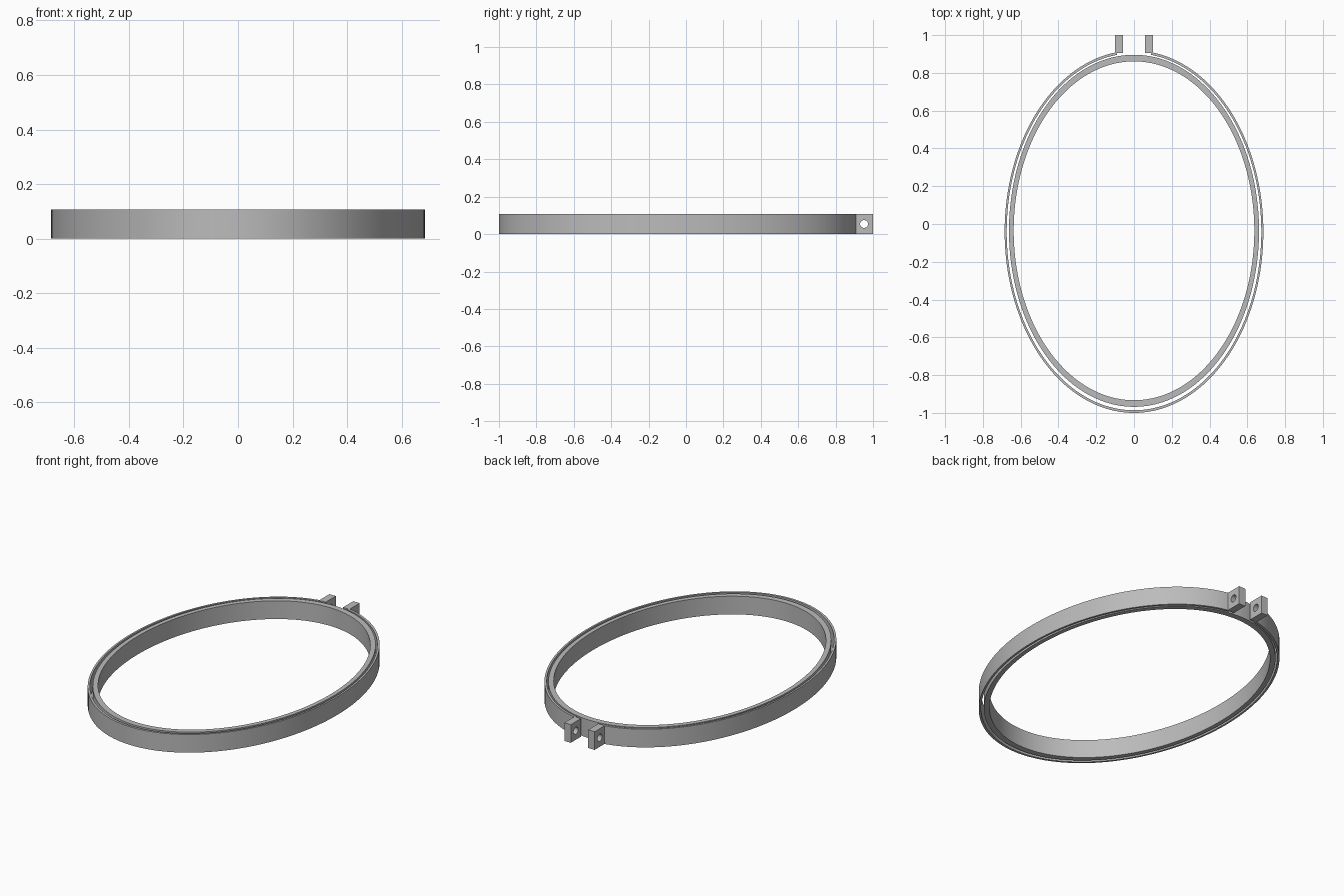
import bpy, bmesh, math

cube = bpy.data.objects.get("Cube")
if cube:
    bpy.data.objects.remove(cube, do_unlink=True)

HEIGHT = 0.108
SEGMENTS = 160

grey = bpy.data.materials.new("grey")
grey.use_nodes = True
colour = (0.5, 0.5, 0.5, 1)
grey.diffuse_color = colour
grey.node_tree.nodes["Principled BSDF"].inputs["Base Color"].default_value = colour


def finish(bm, name):
    bmesh.ops.recalc_face_normals(bm, faces=bm.faces)
    mesh = bpy.data.meshes.new(name)
    bm.to_mesh(mesh)
    bm.free()
    mesh.materials.append(grey)
    obj = bpy.data.objects.new(name, mesh)
    bpy.context.collection.objects.link(obj)
    return obj


def smooth(obj):
    bpy.ops.object.select_all(action="DESELECT")
    obj.select_set(True)
    bpy.context.view_layer.objects.active = obj
    bpy.ops.object.shade_smooth_by_angle(angle=math.radians(30))


def oval_band(name, inner, outer, centre_y, gap_x=0):
    """Rectangular section swept round an oval, optionally split at the back."""
    bm = bmesh.new()
    half_gap = math.asin(gap_x / outer[0])
    start = math.pi / 2 + half_gap
    sweep = 2 * math.pi - 2 * half_gap
    count = SEGMENTS + 1 if gap_x else SEGMENTS
    section = [(inner, 0), (outer, 0), (outer, HEIGHT), (inner, HEIGHT)]
    rings = []
    for i in range(count):
        a = start + sweep * i / SEGMENTS
        rings.append([bm.verts.new((r[0] * math.cos(a), centre_y + r[1] * math.sin(a), z))
                      for r, z in section])
    for i in range(SEGMENTS):
        p, q = rings[i], rings[(i + 1) % count]
        for k in range(4):
            n = (k + 1) % 4
            bm.faces.new((p[k], p[n], q[n], q[k]))
    if gap_x:
        bm.faces.new(rings[0])
        bm.faces.new(rings[-1])
    obj = finish(bm, name)
    smooth(obj)


def clamp_lug(name, side):
    """Upright block with a screw hole running through it along x."""
    bm = bmesh.new()
    near, far = 0.057, 0.1
    x = side * near
    corners = [(0.904, 0), (1, 0), (1, HEIGHT), (0.904, HEIGHT)]
    hole = [(0.952 + 0.021 * math.cos(math.tau * i / 32),
             HEIGHT / 2 + 0.021 * math.sin(math.tau * i / 32)) for i in range(32)]
    edges = []
    for loop in (corners, hole):
        verts = [bm.verts.new((x, y, z)) for y, z in loop]
        edges += [bm.edges.new((verts[i - 1], verts[i])) for i in range(len(verts))]
    bmesh.ops.triangle_fill(bm, edges=edges, use_beauty=True)
    extruded = bmesh.ops.extrude_face_region(bm, geom=bm.faces[:], use_keep_orig=True)
    moved = [v for v in extruded["geom"] if isinstance(v, bmesh.types.BMVert)]
    bmesh.ops.translate(bm, verts=moved, vec=(side * (far - near), 0, 0))
    smooth(finish(bm, name))


# Solid inner hoop and split outer hoop
oval_band("inner_hoop", (0.637, 0.897), (0.662, 0.932), -0.036)
oval_band("outer_hoop", (0.674, 0.945), (0.685, 0.959), -0.041, gap_x=0.092)

# Screw clamp lugs at the split
clamp_lug("left_clamp_lug", 1)
clamp_lug("right_clamp_lug", -1)
